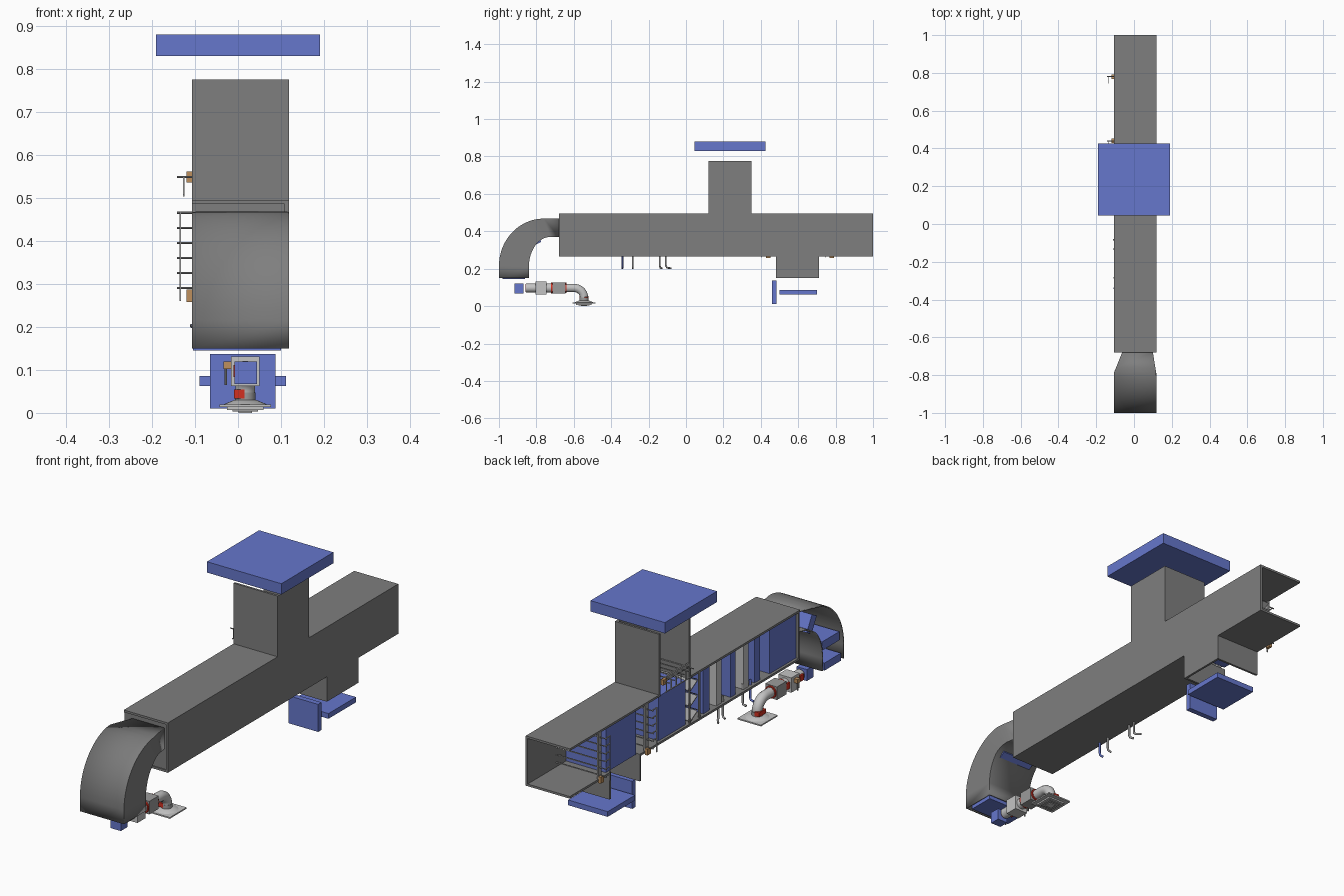
import bpy, bmesh, math
from mathutils import Vector, Matrix

if "Cube" in bpy.data.objects:
    bpy.data.objects.remove(bpy.data.objects["Cube"])


def material(name, rgb):
    m = bpy.data.materials.new(name)
    m.diffuse_color = (*rgb, 1)
    m.use_nodes = True
    m.node_tree.nodes["Principled BSDF"].inputs["Base Color"].default_value = m.diffuse_color
    return m


GREY = material("duct grey", (0.21, 0.21, 0.21))
LIGHT = material("light grey metal", (0.55, 0.55, 0.55))
MID = material("mid grey metal", (0.33, 0.33, 0.33))
BLUE = material("panel blue", (0.133, 0.184, 0.604))
RED = material("lining red", (0.65, 0.03, 0.015))
TAN = material("actuator tan", (0.52, 0.28, 0.11))


def finish(name, bm, mat, smooth=False):
    bmesh.ops.recalc_face_normals(bm, faces=bm.faces)
    me = bpy.data.meshes.new(name)
    bm.to_mesh(me)
    bm.free()
    ob = bpy.data.objects.new(name, me)
    bpy.context.collection.objects.link(ob)
    me.materials.append(mat)
    if smooth:
        bpy.context.view_layer.objects.active = ob
        ob.select_set(True)
        bpy.ops.object.shade_smooth_by_angle(angle=math.radians(40))
        ob.select_set(False)
    return ob


def box(name, x, y, z, mat, tilt=0):
    """Box from (min, max) ranges, optionally tilted about the x axis."""
    bm = bmesh.new()
    mid = Vector((sum(x) / 2, sum(y) / 2, sum(z) / 2))
    size = (x[1] - x[0], y[1] - y[0], z[1] - z[0])
    bmesh.ops.create_cube(bm, size=1, matrix=Matrix.Translation(mid) @ Matrix.Rotation(tilt, 4, 'X')
                          @ Matrix.Diagonal((*size, 1)))
    return finish(name, bm, mat)


def rod(name, a, b, r, mat, r2=None, n=20):
    a, b = Vector(a), Vector(b)
    bm = bmesh.new()
    rot = (b - a).to_track_quat('Z', 'Y').to_matrix().to_4x4()
    bmesh.ops.create_cone(bm, cap_ends=True, segments=n, radius1=r, radius2=r if r2 is None else r2,
                          depth=(b - a).length, matrix=Matrix.Translation((a + b) / 2) @ rot)
    return finish(name, bm, mat, n > 4)


def tube(name, pts, r, mat):
    cu = bpy.data.curves.new(name, 'CURVE')
    cu.dimensions = '3D'
    cu.bevel_depth, cu.bevel_resolution, cu.use_fill_caps = r, 3, True
    sp = cu.splines.new('POLY')
    sp.points.add(len(pts) - 1)
    for p, c in zip(sp.points, pts):
        p.co = (*c, 1)
    cu.materials.append(mat)
    ob = bpy.data.objects.new(name, cu)
    bpy.context.collection.objects.link(ob)
    return ob


# Main duct, open on the left side and at the back end
L, R, T = -0.107, 0.118, 0.01
Z0, Z1 = 0.265, 0.495
box("duct_right_wall", (R - T, R), (-0.68, 1), (Z0, Z1), GREY)
box("duct_roof_front", (L, R), (-0.68, 0.12), (Z1 - T, Z1), GREY)
box("duct_roof_back", (L, R), (0.35, 1), (Z1 - T, Z1), GREY)
box("duct_floor_front", (L, R), (-0.68, 0.48), (Z0, Z0 + T), GREY)
box("duct_floor_back", (L, R), (0.71, 1), (Z0, Z0 + T), GREY)
box("duct_end_wall", (L, R - T), (-0.675, -0.667), (Z0 + T, Z1 - T), GREY)

# Upper stack and lower branch
for name, y0, y1, z0, z1 in (("stack", 0.12, 0.35, Z1 - T, 0.775), ("branch", 0.48, 0.71, 0.15, Z0 + T)):
    box(name + "_right_wall", (R - T, R), (y0, y1), (z0, z1), GREY)
    box(name + "_front_wall", (L, R), (y0, y0 + T), (z0, z1), GREY)
    box(name + "_back_wall", (L, R), (y1 - T, y1), (z0, z1), GREY)

# Curved intake elbow: outer sheet, inner sheet and right wall
def arc(y0, y1, z_low, z_arc, z_top, flat, n=16):
    pts = [(y0, z_low)]
    for i in range(n + 1):
        a = i / n * math.pi / 2
        pts.append((y1 - (y1 - y0) * math.cos(a), z_arc + (z_top - z_arc) * math.sin(a)))
    return pts + [(flat, z_top)]


def sides(y):
    t = max(0, min(1, (y + 0.79) / 0.11))
    return L + 0.044 * t, R - 0.018 * t


bm = bmesh.new()
outer = arc(-1, -0.76, 0.15, 0.215, 0.468, -0.68)
inner = arc(-0.84, -0.725, 0.15, 0.21, 0.37, -0.68)
rows = []
for (yo, zo), (yi, zi) in zip(outer, inner):
    lo, ro = sides(yo)
    li, ri = sides(yi)
    rows.append([bm.verts.new(c) for c in ((lo, yo, zo), (ro, yo, zo), (ri, yi, zi), (li, yi, zi))])
for p, q in zip(rows, rows[1:]):
    for k in range(3):
        bm.faces.new((p[k], p[k + 1], q[k + 1], q[k]))
elbow = finish("intake_elbow", bm, GREY, True)
sol = elbow.modifiers.new("thickness", 'SOLIDIFY')
sol.thickness, sol.offset = 0.006, -1

# Hood and loose panels
box("roof_hood", (-0.19, 0.19), (0.045, 0.425), (0.83, 0.88), BLUE)
box("upright_panel", (-0.065, 0.087), (0.46, 0.485), (0.01, 0.137), BLUE)
box("flat_panel", (-0.09, 0.112), (0.5, 0.7), (0.062, 0.086), BLUE)

# Intake parts inside the elbow
box("intake_grille", (-0.105, 0.1), (-0.98, -0.86), (0.145, 0.18), BLUE)
box("intake_filter", (-0.1, 0.1), (-0.975, -0.85), (0.24, 0.28), BLUE)
box("intake_flap", (-0.075, 0.09), (-0.83, -0.79), (0.33, 0.41), BLUE, 0.5)

# Filters, coils and fan inside the main duct
slabs = (("fan_box", -0.665, -0.475, BLUE), ("fine_filter", -0.405, -0.365, BLUE),
         ("cooling_coil", -0.32, -0.285, LIGHT), ("middle_filter", -0.225, -0.19, BLUE),
         ("heating_coil", -0.125, -0.085, LIGHT), ("coarse_filter", -0.035, 0.01, BLUE),
         ("mixing_box", 0.14, 0.335, BLUE), ("return_filter", 0.5, 0.72, BLUE))
for name, y0, y1, mat in slabs:
    box(name, (-0.095, R - T), (y0, y1), (Z0 + T, Z1 - 0.015), mat)

# Zigzag pre filter
for i in range(6):
    z = Z0 + 0.029 + i * 0.035
    box(f"zigzag_sheet_{i}", (-0.1, R - T), (0.055, 0.115), (z - 0.002, z + 0.002), MID,
        0.52 if i % 2 else -0.52)
for y in (0.048, 0.118):
    box("zigzag_post", (-0.104, -0.098), (y - 0.004, y + 0.004), (Z0 + T, Z1 - T), MID)

# Louvre dampers with pins, link and actuator
for y in (0.44, 0.78):
    for i in range(6):
        z = 0.29 + i * 0.035
        box("damper_blade", (-0.1, R - T), (y - 0.016, y + 0.016), (z - 0.002, z + 0.002), LIGHT, 0.45)
        rod("damper_pin", (-0.142, y, z), (-0.1, y, z), 0.0025, MID, n=8)
        box("damper_crank", (-0.136, -0.132), (y - 0.035, y), (z - 0.002, z + 0.002), LIGHT)
    box("damper_link", (-0.136, -0.132), (y - 0.037, y - 0.033), (0.26, 0.468), LIGHT)
    box("damper_post", (-0.107, -0.1), (y - 0.012, y + 0.012), (Z0 + T, Z1 - T), MID)
    box("damper_actuator", (-0.12, -0.106), (y - 0.012, y + 0.012), (0.258, 0.287), TAN)
for i in range(6):
    y = 0.147 + i * 0.035
    box("stack_blade", (-0.1, R - T), (y - 0.016, y + 0.016), (0.546, 0.55), LIGHT, 0.45)
    rod("stack_pin", (-0.142, y, 0.548), (-0.1, y, 0.548), 0.0025, MID, n=8)
    box("stack_crank", (-0.128, -0.124), (y - 0.002, y + 0.002), (0.505, 0.548), LIGHT)
box("stack_link", (-0.128, -0.124), (0.14, 0.33), (0.503, 0.507), LIGHT)
box("stack_damper_rail", (-0.107, -0.1), (0.13, 0.34), (0.538, 0.558), MID)
box("stack_actuator", (-0.12, -0.106), (0.31, 0.335), (0.536, 0.561), TAN)

# Coil pipes with hooked feet
for y, foot, mat in ((-0.34, 0, BLUE), (-0.285, 0, MID), (-0.14, 0.01, MID), (-0.108, 0.028, MID)):
    tube("coil_pipe", [(-0.09, y, 0.3), (-0.09, y, 0.215), (-0.093, y + foot * 0.3, 0.205),
                       (-0.108, y + foot, 0.202)], 0.005, mat)

# Air terminal below: axis along y, red lining exposed on the left
X, Z = 0.017, 0.097
box("terminal_end_box", (X - 0.025, X + 0.027), (-0.917, -0.87), (0.067, 0.12), BLUE)


def run(name, y0, y1, r, mat):
    rod(name, (X, y0, Z), (X, y1, Z), r, mat)


run("terminal_inlet", -0.855, -0.8, 0.024, LIGHT)
run("terminal_inlet_lining", -0.858, -0.85, 0.022, RED)
box("terminal_box", (X - 0.033, X + 0.033), (-0.805, -0.745), (Z - 0.034, Z + 0.034), LIGHT)
run("terminal_neck", -0.745, -0.71, 0.025, LIGHT)
run("terminal_ring_front", -0.722, -0.714, 0.03, RED)
box("terminal_silencer", (X - 0.03, X + 0.03), (-0.714, -0.645), (Z - 0.03, Z + 0.03), MID)
run("terminal_ring_back", -0.645, -0.638, 0.028, RED)
for y in (-0.83, -0.73):
    box("terminal_red_patch", (X - 0.0275, X - 0.01), (y - 0.014, y + 0.014), (Z - 0.014, Z + 0.014), RED)
rod("terminal_shaft", (-0.028, -0.775, 0.065), (-0.028, -0.775, 0.12), 0.003, MID, n=8)
box("terminal_actuator", (-0.034, -0.016), (-0.785, -0.765), (0.102, 0.12), TAN)
bend = [(X, -0.64, Z), (X, -0.6, Z)]
bend += [(X, -0.6 + 0.055 * math.sin(a), Z - 0.05 + 0.05 * math.cos(a))
         for a in (i * math.pi / 16 for i in range(1, 9))]
tube("terminal_bend", bend, 0.023, LIGHT)
rod("diffuser_collar", (X, -0.545, 0.026), (X, -0.545, 0.047), 0.024, MID)
box("diffuser_red_patch", (X - 0.026, X - 0.002), (-0.57, -0.52), (0.034, 0.054), RED)

# Square ceiling diffuser
box("diffuser_plate", (X - 0.06, X + 0.06), (-0.607, -0.485), (0.014, 0.02), LIGHT)
rod("diffuser_cone", (X, -0.545, 0.02), (X, -0.545, 0.03), 0.05, LIGHT, 0.026)
for i, h in enumerate((0.042, 0.03, 0.016)):
    z = 0.009 - i * 0.0035
    box("diffuser_vane", (X - h, X + h), (-0.546 - h, -0.546 + h), (z - 0.002, z + 0.006), (LIGHT, MID, LIGHT)[i])
